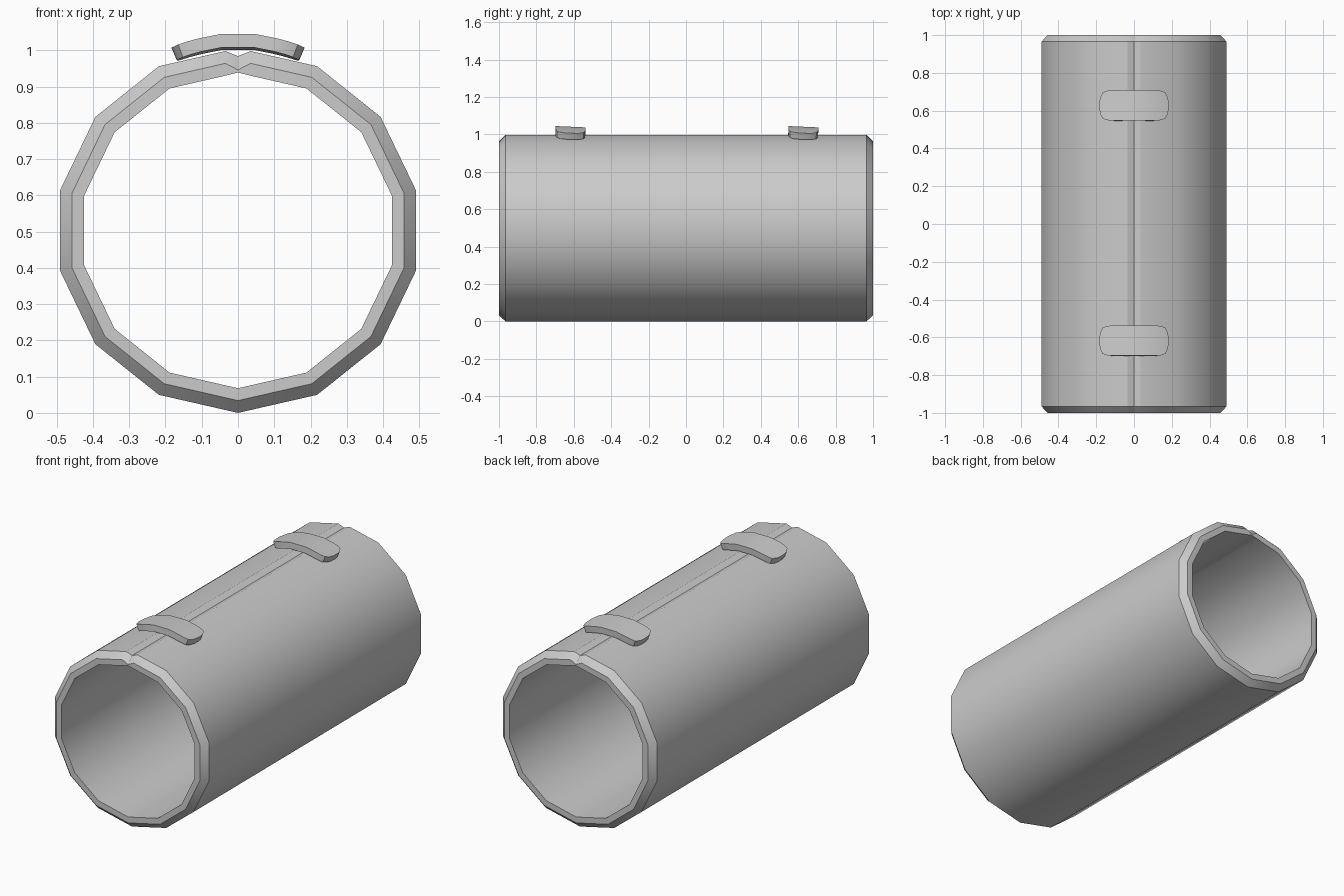
import bpy, bmesh, math

if "Cube" in bpy.data.objects:
    bpy.data.objects.remove(bpy.data.objects["Cube"])

CZ = 0.503   # pipe axis height
SIDES = 14


def finish(bm, name):
    bmesh.ops.recalc_face_normals(bm, faces=bm.faces)
    me = bpy.data.meshes.new(name)
    bm.to_mesh(me)
    bm.free()
    ob = bpy.data.objects.new(name, me)
    bpy.context.collection.objects.link(ob)
    bpy.ops.object.select_all(action='DESELECT')
    ob.select_set(True)
    bpy.context.view_layer.objects.active = ob
    bpy.ops.object.shade_smooth_by_angle(angle=math.radians(30))
    return ob


def bridge(bm, a, b):
    n = len(a)
    for i in range(n):
        bm.faces.new((a[i], a[(i + 1) % n], b[(i + 1) % n], b[i]))


def section(r, y, groove_z):
    """14-sided ring whose top corner is replaced by a shallow groove."""
    shoulder = CZ + r - 0.035 * math.tan(math.pi / SIDES)
    pts = [(-0.035, y, shoulder), (0, y, groove_z), (0.035, y, shoulder)]
    for i in range(1, SIDES):
        a = 2 * math.pi * i / SIDES
        pts.append((r * math.sin(a), y, CZ + r * math.cos(a)))
    return pts


# Pipe: inner wall, flat rim, chamfer and grooved outer wall
bm = bmesh.new()
profile = [(0.435, -1, 0.939), (0.469, -1, 0.946), (0.503, -0.965, 0.984),
           (0.503, 0.965, 0.984), (0.469, 1, 0.946), (0.435, 1, 0.939)]
rings = [[bm.verts.new(p) for p in section(*s)] for s in profile]
for i in range(len(rings)):
    bridge(bm, rings[i], rings[(i + 1) % len(rings)])
finish(bm, "pipe")


# Straps: curved pads with rounded ends bridging the groove
def strap(name, y):
    half = [(0.05, 0.080, 1.041), (0.11, 0.080, 1.029), (0.14, 0.078, 1.021),
            (0.165, 0.070, 1.013), (0.178, 0.045, 1.008), (0.183, 0.020, 1.007)]
    stations = [(-x, h, z) for x, h, z in reversed(half)] + half
    tilt = math.tan(math.radians(2.5))
    bm = bmesh.new()
    loops = []
    for x, h, z in stations:
        a = x / 0.183 * 0.4
        bx, bz = x - 0.037 * math.sin(a), z - 0.037 * math.cos(a)
        loop = [(x, -h, z), (x, h, z), (bx, h, bz), (bx, -h, bz)]
        loops.append([bm.verts.new((px, y + py + (pz - 1.01) * tilt, pz - py * tilt))
                      for px, py, pz in loop])
    for a, b in zip(loops, loops[1:]):
        bridge(bm, a, b)
    bm.faces.new(loops[0])
    bm.faces.new(loops[-1])
    finish(bm, name)


strap("front_strap", -0.618)
strap("back_strap", 0.627)
